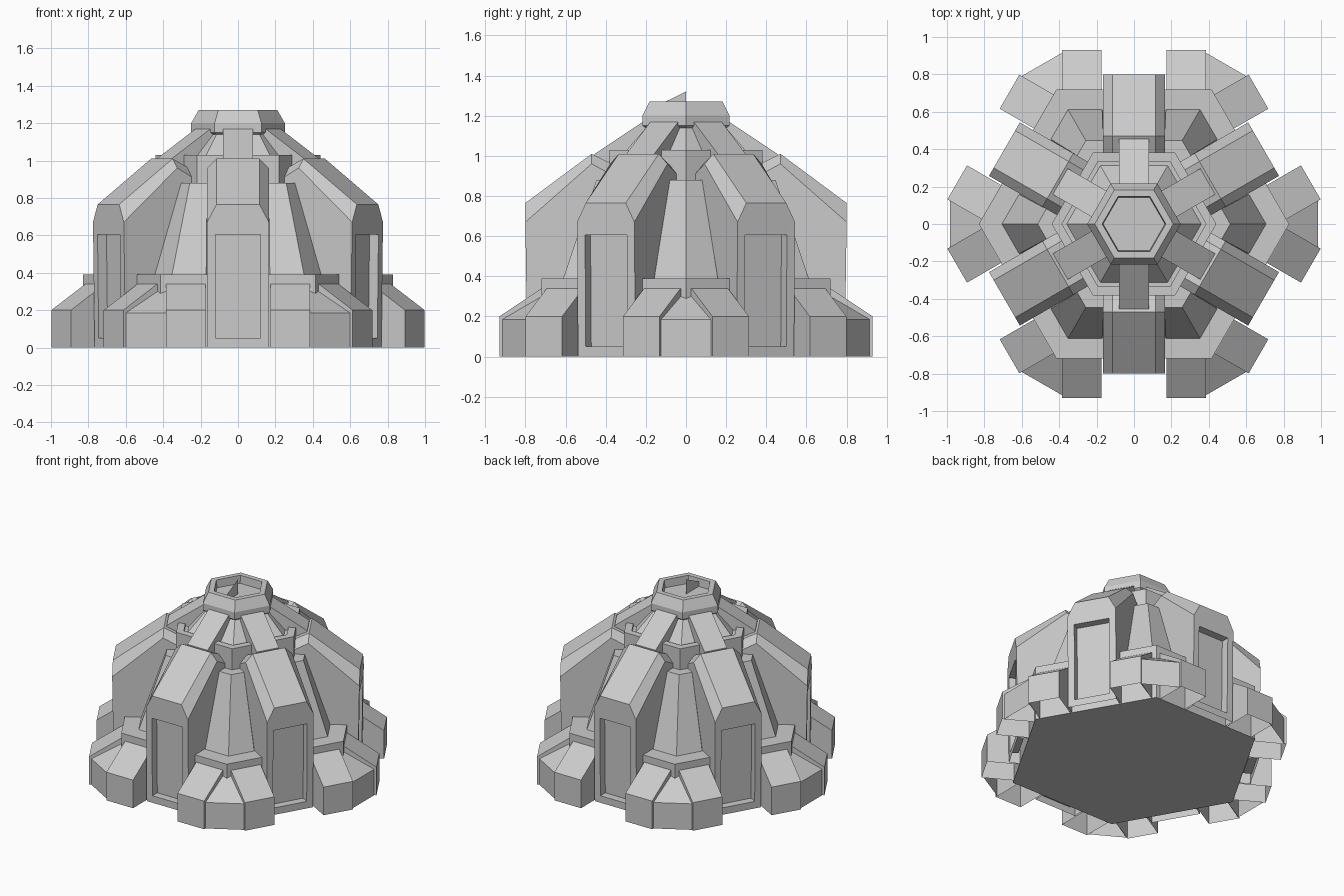
import bpy, bmesh
from math import radians, cos, sin

if "Cube" in bpy.data.objects:
    bpy.data.objects.remove(bpy.data.objects["Cube"])

RIB = [30 + 60 * k for k in range(6)]      # directions of the flat sides
CORNER = [60 * k for k in range(6)]        # directions of the hexagon corners


def make(name, verts, faces, angles=(0,), open_bottom=False):
    """Mesh from local (radial, tangential, z) points, repeated round the z axis."""
    bm = bmesh.new()
    vs = [bm.verts.new(v) for v in verts]
    for f in faces:
        bm.faces.new([vs[i] for i in f])
    bmesh.ops.recalc_face_normals(bm, faces=bm.faces)
    if open_bottom:
        low = [f for f in bm.faces if all(abs(v.co.z) < 1e-5 for v in f.verts)]
        bmesh.ops.delete(bm, geom=low, context='FACES')
    me = bpy.data.meshes.new(name)
    bm.to_mesh(me)
    bm.free()
    for i, a in enumerate(angles):
        ob = bpy.data.objects.new(name if len(angles) == 1 else f"{name}_{i + 1}", me)
        ob.rotation_euler.z = radians(a)
        bpy.context.collection.objects.link(ob)


def loft(name, sections, angles=(0,), open_bottom=False, caps=(True, True)):
    n = len(sections[0])
    verts = [p for s in sections for p in s]
    faces = [(k * n + i, k * n + (i + 1) % n, (k + 1) * n + (i + 1) % n, (k + 1) * n + i)
             for k in range(len(sections) - 1) for i in range(n)]
    if caps[0]:
        faces.append(tuple(range(n)))
    if caps[1]:
        faces.append(tuple(range(len(verts) - n, len(verts))))
    make(name, verts, faces, angles, open_bottom)


def hex_loft(name, profile):
    loft(name, [[(r * cos(radians(a)), r * sin(radians(a)), z) for a in CORNER]
                for r, z in profile])


def extrude(name, profile, t0, t1, angles, open_bottom=False):
    loft(name, [[(r, t, z) for r, z in profile] for t in (t0, t1)], angles, open_bottom)


# Central body: base, sloped walls, upper band with rim channel, roof
hex_loft("core", [(.83, 0), (.83, .39), (.65, .39), (.46, .88), (.44, .88), (.44, 1.03),
                  (.385, 1.03), (.385, 1.01), (.36, 1.01), (.22, 1.15)])

# Crown with recessed top
hex_loft("crown", [(.22, 1.13), (.25, 1.15), (.25, 1.20), (.21, 1.27), (.17, 1.27), (.165, 1.215)])
make("crown_fin", [(-.0, -.17, 1.237), (0, 0, 1.32), (0, 0, 1.215), (0, -.17, 1.215)], [(0, 1, 2, 3)])


# Six large ribs with chamfered tops and recessed door panels
def rib_section(r0, r1, zs, zt):
    return [(r0, -.165, 0), (r0, .165, 0), (r1, .165, zs), (r1, .115, zt),
            (r1, -.115, zt), (r1, -.165, zs)]


front = rib_section(.79, .80, .67, .765)
middle = rib_section(.47, .47, .96, 1.01)
inner = rib_section(.36, .36, .90, .955)
door = [(t, z) for t, z in ((-.12, .05), (.12, .05), (.12, .605), (-.12, .605))]
verts = front + middle + inner
verts += [(.79 + .013 * z - d, t, z) for d in (0, .055) for t, z in door]
faces = [(k + i, k + (i + 1) % 6, k + 6 + (i + 1) % 6, k + 6 + i) for k in (0, 6) for i in range(6)]
faces += [(12, 13, 14, 15, 16, 17),
          (0, 1, 19, 18), (1, 2, 20, 19), (2, 3, 4, 5, 21, 20), (5, 0, 18, 21), (22, 23, 24, 25)]
faces += [(18 + i, 18 + (i + 1) % 4, 22 + (i + 1) % 4, 22 + i) for i in range(4)]
make("rib", verts, faces, RIB, True)

# Narrow roof struts between ribs and crown
extrude("roof_strut", [(.17, 1.17), (.215, 1.17), (.455, 1.01), (.455, .97), (.33, .97), (.17, 1.08)],
        -.08, .08, RIB)

# Tapered pillars at the hexagon corners
K = .577


def chevron(r, w, back, z):
    return [(r, 0, z), (r - w * K, w, z), (back, w, z), (back, -w, z), (r - w * K, -w, z)]


loft("corner_pillar", [chevron(.71, .16, .5, .38), chevron(.515, .08, .38, .88)], CORNER)

# Sloped foot blocks, a pair at each corner, with a lower wedge between them
foot = [(.70, 0), (.93, 0), (.93, .2), (.72, .34), (.70, .34)]
extrude("foot_block_left", foot, .175, .385, RIB, True)
extrude("foot_block_right", foot, -.175, -.385, RIB, True)
loft("foot_wedge", [[(.80, -.02, 0), (.80, .02, 0), (.80, .02, .31), (.80, -.02, .31)],
                    [(.985, -.13, 0), (.985, .13, 0), (.985, .13, .185), (.985, -.13, .185)]],
     CORNER, True)
